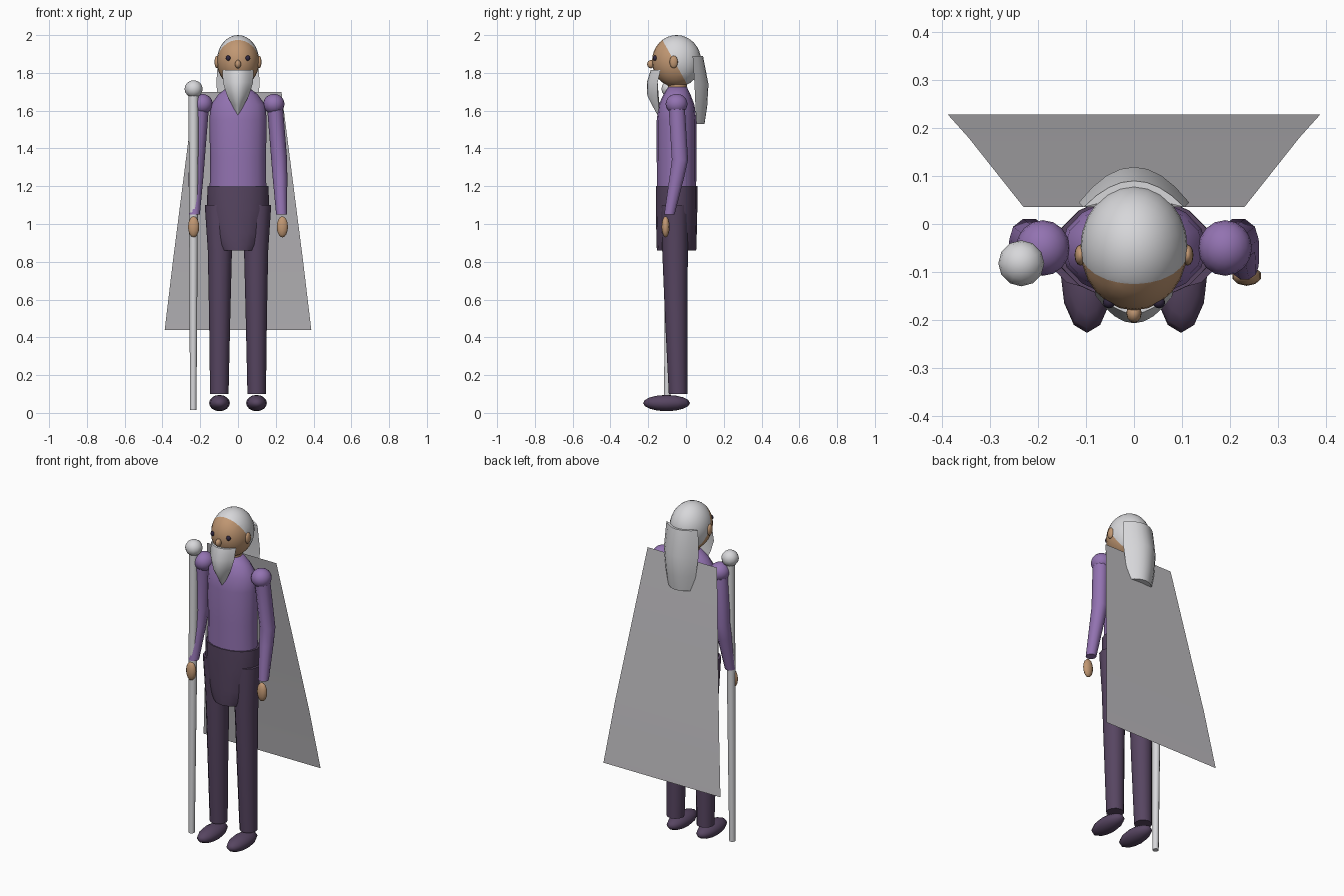
import bpy, bmesh, math
from mathutils import Vector, Matrix

if "Cube" in bpy.data.objects:
    bpy.data.objects.remove(bpy.data.objects["Cube"])


def material(name, rgb):
    m = bpy.data.materials.new(name)
    m.diffuse_color = (*rgb, 1)
    m.use_nodes = True
    m.node_tree.nodes["Principled BSDF"].inputs["Base Color"].default_value = m.diffuse_color
    return m


PURPLE = material("purple cloth", (0.29, 0.17, 0.44))
DARK = material("dark purple cloth", (0.095, 0.06, 0.12))
SKIN = material("skin", (0.53, 0.31, 0.17))
WHITE = material("white", (0.68, 0.68, 0.70))
CAPE = material("cape grey", (0.50, 0.49, 0.51))
EYE = material("eye dark", (0.03, 0.02, 0.05))


def finish(name, bm, mats, angle=40):
    me = bpy.data.meshes.new(name)
    bm.to_mesh(me)
    bm.free()
    for m in mats:
        me.materials.append(m)
    ob = bpy.data.objects.new(name, me)
    bpy.context.collection.objects.link(ob)
    bpy.ops.object.select_all(action='DESELECT')
    ob.select_set(True)
    bpy.context.view_layer.objects.active = ob
    bpy.ops.object.shade_smooth_by_angle(angle=math.radians(angle))
    return ob


def loft(name, rings, mat, angle=40):
    """Bridge equal-sized point rings into a capped solid."""
    bm = bmesh.new()
    loops = [[bm.verts.new(p) for p in ring] for ring in rings]
    n = len(loops[0])
    for a, b in zip(loops, loops[1:]):
        for i in range(n):
            j = (i + 1) % n
            bm.faces.new((a[i], a[j], b[j], b[i]))
    bm.faces.new(loops[0])
    bm.faces.new(loops[-1])
    bmesh.ops.recalc_face_normals(bm, faces=bm.faces)
    return finish(name, bm, [mat], angle)


def tube(name, rows, mat, n=12, angle=40):
    """Rows are (x, y, z, x radius, y radius)."""
    rings = [[(x + rx * math.cos(2 * math.pi * i / n),
               y + ry * math.sin(2 * math.pi * i / n), z) for i in range(n)]
             for x, y, z, rx, ry in rows]
    return loft(name, rings, mat, angle)


def crescent(name, rows, mat):
    """Curved slab: rows are (z, half width, edge y, middle y, inner middle y)."""
    steps = [i / 4 for i in range(-4, 5)]
    rings = []
    for z, w, edge, mid, inner in rows:
        outer = [(w * s, edge + (mid - edge) * (1 - s * s), z) for s in steps]
        back = [(w * s, edge + (inner - edge) * (1 - s * s), z)
                for s in steps[-2:0:-1]]
        rings.append(outer + back)
    return loft(name, rings, mat)


def ball_mesh(loc, radii, u=16, v=10):
    bm = bmesh.new()
    bmesh.ops.create_uvsphere(bm, u_segments=u, v_segments=v, radius=1,
                              matrix=Matrix.Translation(loc) @ Matrix.Diagonal((*radii, 1)))
    return bm


def ball(name, loc, radii, mat, u=12, v=8):
    return finish(name, ball_mesh(loc, radii, u, v), [mat], 60)


# Head: skin in front, hair behind a slanted hairline
bm = ball_mesh((0, -0.05, 1.862), (0.112, 0.13, 0.138), 24, 16)
line, normal = Vector((0, -0.12, 1.965)), Vector((0, 0.215, 0.12))
bmesh.ops.bisect_plane(bm, geom=bm.verts[:] + bm.edges[:] + bm.faces[:],
                       plane_co=line, plane_no=normal)
for f in bm.faces:
    f.material_index = int((f.calc_center_median() - line).dot(normal) > 0)
finish("head", bm, [SKIN, WHITE], 60)

ball("nose", (0, -0.186, 1.846), (0.016, 0.02, 0.022), SKIN)
tube("neck", [(0, -0.045, 1.66, 0.05, 0.05), (0, -0.045, 1.78, 0.05, 0.05)], SKIN)

# Beard and long back hair
crescent("beard", [(1.815, 0.082, -0.135, -0.187, -0.15),
                   (1.75, 0.080, -0.150, -0.207, -0.15),
                   (1.68, 0.058, -0.150, -0.205, -0.145),
                   (1.63, 0.032, -0.145, -0.180, -0.140),
                   (1.575, 0.004, -0.142, -0.150, -0.138)], WHITE)
crescent("back_hair", [(1.89, 0.105, 0.035, 0.090, 0.050),
                       (1.74, 0.115, 0.045, 0.119, 0.065),
                       (1.62, 0.100, 0.050, 0.112, 0.065),
                       (1.53, 0.080, 0.055, 0.098, 0.065)], WHITE)

# Torso and tunic skirt
tube("torso", [(0, -0.05, 1.18, 0.150, 0.104), (0, -0.05, 1.35, 0.148, 0.105),
               (0, -0.05, 1.55, 0.152, 0.105), (0, -0.05, 1.63, 0.145, 0.095),
               (0, -0.048, 1.685, 0.105, 0.072), (0, -0.045, 1.725, 0.055, 0.050)],
     PURPLE, 16, 50)
tube("tunic_skirt", [(0, -0.05, 1.20, 0.162, 0.110), (0, -0.05, 1.08, 0.164, 0.110),
                     (0, -0.05, 0.95, 0.138, 0.107), (0, -0.05, 0.89, 0.120, 0.106),
                     (0, -0.05, 0.86, 0.100, 0.104)], DARK, 16, 50)

# Paired parts
for s, side in ((-1, "right"), (1, "left")):
    ball(side + "_eye", (s * 0.052, -0.164, 1.878), (0.013, 0.012, 0.014), EYE)
    ball(side + "_ear", (s * 0.112, -0.065, 1.858), (0.012, 0.022, 0.033), SKIN)
    ball(side + "_shoulder", (s * 0.19, -0.05, 1.635), (0.056, 0.058, 0.054), PURPLE, 16, 10)
    tube(side + "_sleeve", [(s * 0.195, -0.05, 1.63, 0.042, 0.045),
                            (s * 0.218, -0.032, 1.34, 0.042, 0.045),
                            (s * 0.222, -0.048, 1.25, 0.039, 0.041),
                            (s * 0.231, -0.088, 1.05, 0.029, 0.029)], PURPLE, 10)
    ball(side + "_hand", (s * 0.235, -0.108, 0.985), (0.031, 0.021, 0.056), SKIN, 10)
    tube(side + "_leg", [(s * 0.103, -0.060, 1.10, 0.073, 0.072),
                         (s * 0.096, -0.058, 0.86, 0.064, 0.068),
                         (s * 0.097, -0.052, 0.50, 0.056, 0.059),
                         (s * 0.099, -0.042, 0.10, 0.049, 0.049)], DARK)
    ball(side + "_shoe", (s * 0.098, -0.103, 0.052), (0.055, 0.124, 0.043), DARK)

# Staff with ball top
tube("staff", [(-0.237, -0.10, 0.015, 0.017, 0.017),
               (-0.235, -0.083, 1.70, 0.027, 0.027)], WHITE, 10)
ball("staff_ball", (-0.235, -0.082, 1.715), (0.048, 0.048, 0.046), WHITE, 12, 8)

# Cape: a flared sheet hanging from the shoulders
bm = bmesh.new()
rows = [[bm.verts.new((s * w, y, z)) for s in (-1, 1)]
        for z, w, y in ((1.70, 0.23, 0.035), (0.80, 0.345, 0.18), (0.44, 0.388, 0.228))]
for a, b in zip(rows, rows[1:]):
    bm.faces.new((a[1], a[0], b[0], b[1]))
finish("cape", bm, [CAPE])
